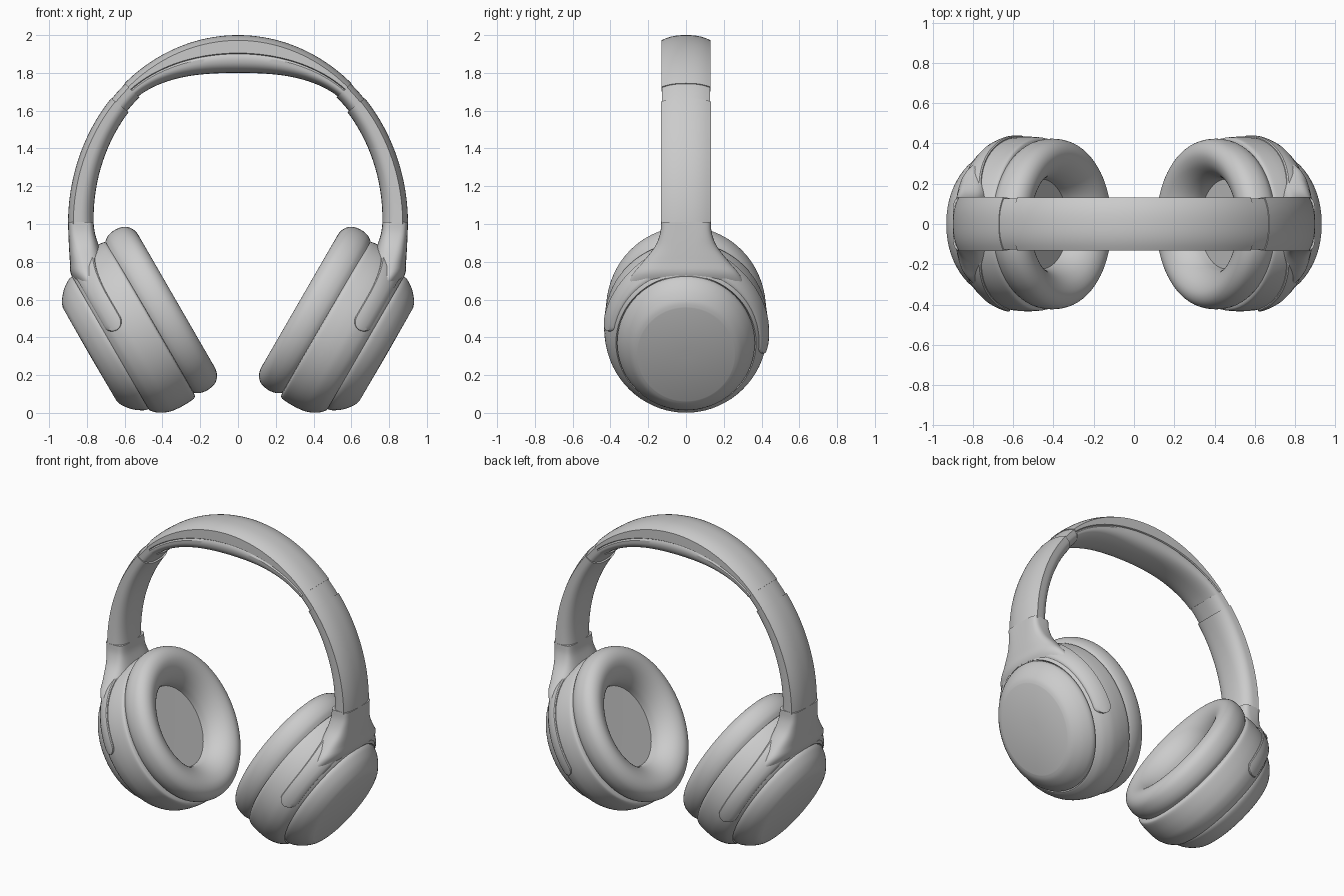
import bpy, bmesh
from math import sin, cos, pi, sqrt, radians, hypot, copysign

if "Cube" in bpy.data.objects:
    bpy.data.objects.remove(bpy.data.objects["Cube"])

C30, S30 = cos(radians(30)), 0.5


def make_object(name, rings, mirror=False, closed=True, caps=True, angle=32):
    """Skin a list of point rings into a smooth mesh object."""
    bm = bmesh.new()
    rows = [[bm.verts.new(p) for p in ring] for ring in rings]
    n = len(rows[0])
    for a, b in zip(rows, rows[1:]):
        for i in range(n if closed else n - 1):
            j = (i + 1) % n
            bm.faces.new((a[i], a[j], b[j], b[i]))
    if caps:
        bm.faces.new(rows[0])
        bm.faces.new(rows[-1])
    bmesh.ops.remove_doubles(bm, verts=bm.verts, dist=1e-5)
    bmesh.ops.recalc_face_normals(bm, faces=bm.faces)
    me = bpy.data.meshes.new(name)
    bm.to_mesh(me)
    bm.free()
    ob = bpy.data.objects.new(name, me)
    bpy.context.collection.objects.link(ob)
    bpy.ops.object.select_all(action='DESELECT')
    ob.select_set(True)
    bpy.context.view_layer.objects.active = ob
    bpy.ops.object.shade_smooth_by_angle(angle=radians(angle))
    if mirror:
        ob.modifiers.new("mirror", 'MIRROR')
    return ob


def spline(pts, steps=4):
    """Catmull-Rom resampling of an open list of tuples."""
    out = []
    for i in range(len(pts) - 1):
        p0, p1 = pts[max(i - 1, 0)], pts[i]
        p2, p3 = pts[i + 1], pts[min(i + 2, len(pts) - 1)]
        for k in range(steps):
            t = k / steps
            out.append(tuple(0.5 * (2 * b + (c - a) * t + (2 * a - 5 * b + 4 * c - d) * t * t
                                    + (3 * b - a - 3 * c + d) * t ** 3)
                             for a, b, c, d in zip(p0, p1, p2, p3)))
    return out + [pts[-1]]


# ---------- ear cups: elliptical lathes about an axis tilted 30 degrees ----------
def cup_point(r, n, phi, centre=0.66, ratio=0.9):
    u = centre + r * cos(phi)
    return (S30 * u + C30 * n, ratio * r * sin(phi), C30 * u - S30 * n)


def lathe(name, profile, centre=0.66, ratio=0.9, segs=72):
    rings = [[cup_point(r, n, 2 * pi * i / segs, centre, ratio) for i in range(segs)]
             for r, n in profile]
    make_object(name, rings, mirror=True)


cushion = spline([(.462, .155), (.482, .125), (.490, .08), (.480, .03), (.448, -.003),
                  (.40, -.014), (.345, .002), (.298, .04), (.268, .09), (.258, .14)])
lathe("ear_cushion", cushion + [(.02, .141)], 0.675, 0.865)

body = spline([(.466, .152), (.478, .165), (.482, .22), (.480, .27), (.472, .315),
               (.450, .362), (.425, .390), (.412, .400)])
lathe("cup_body", [(.44, .148)] + body + [(.402, .385)])

cap = spline([(.400, .385), (.405, .403), (.396, .43), (.365, .473), (.320, .511), (.285, .525)])
lathe("cup_outer_cap", cap + [(.02, .527)])


def body_radius(n):
    for (r0, n0), (r1, n1) in zip(body, body[1:]):
        if n0 <= n <= n1:
            return r0 + (r1 - r0) * (n - n0) / (n1 - n0)
    return body[-1][0]


# ---------- yoke legs: raised strips hugging the cup rim, rounded ends ----------
def leg(name, side, end_deg):
    start, end = radians(18), radians(end_deg)
    rows = []
    for i in range(49):
        f = sin(pi / 2 * i / 48)
        phi = start + (end - start) * f
        left = (end - phi) * 0.45
        w = sqrt(max(0, 1 - (1 - min(left / .05, 1)) ** 2))
        flare = max(0, 1 - (phi - start) / radians(45)) ** 2
        lo, hi = .285 - .06 * flare, .385
        mid, half = (lo + hi) / 2, (hi - lo) / 2 * w
        row = []
        for s, lift in ((-1, -.01), (-1, .006), (-.9, .012), (-.45, .014), (0, .014),
                        (.45, .014), (.9, .012), (1, .006), (1, -.01)):
            n = mid + half * s
            row.append(cup_point(body_radius(n) + lift, n, side * phi))
        rows.append(row)
    make_object(name, rows, mirror=True, closed=False, caps=False)


leg("yoke_leg_front", -1, 85)
leg("yoke_leg_rear", 1, 102)

# ---------- yoke neck: loft flaring from the band arm onto the cup ----------
#           z, half width y, inner x, outer x, superellipse exponent
stations = spline([(1.01, .132, .765, .900, 5), (.95, .137, .757, .898, 4.2),
                   (.88, .165, .735, .895, 3.2), (.80, .228, .71, .890, 2.6),
                   (.73, .285, .70, .883, 2.2), (.64, .325, .66, .825, 2),
                   (.55, .325, .62, .770, 2)])
rings = []
for z, hy, xi, xo, e in stations:
    ring = []
    for i in range(56):
        a = 2 * pi * i / 56
        sx, sy = (copysign(abs(v) ** (2 / e), v) for v in (cos(a), sin(a)))
        ring.append(((xi + xo) / 2 + (xo - xi) / 2 * sx, hy * sy, z))
    rings.append(ring)
make_object("yoke_neck", rings, mirror=True)


# ---------- headband: sections swept along a half ellipse ----------
def sweep(name, t0, t1, section, steps=32, mirror=False):
    rings = []
    for i in range(steps + 1):
        t = t0 + (t1 - t0) * i / steps
        nx, nz = sin(t) / .9, cos(t)
        k = hypot(nx, nz)
        rings.append([(.9 * sin(t) - d * nx / k, y, 1 + cos(t) - d * nz / k)
                      for y, d in section(t)])
    make_object(name, rings, mirror)


def crown(hy, top=0.0, drop=.028):
    return [(hy * s / 6, top + drop * abs(s / 6) ** 2.5) for s in range(-6, 7)]


def belly(hy, d0, d1, e=2.6):
    """Rounded underside from +hy to -hy, between depths d0 and d1."""
    out = []
    for i in range(21):
        a = pi * i / 20
        c = cos(a)
        out.append((hy * copysign(abs(c) ** (2 / e), c), d0 + (d1 - d0) * abs(sin(a)) ** (2 / e)))
    return out


def pad_depth(t):
    return .10 + .10 * max(0, cos(pi / 2 * t / .73)) ** 1.3


def arm_section(t):
    return crown(.133) + belly(.131, .045, .118 + .018 * (t - .84) / .73)


def joint_section(t):
    return crown(.127, .004) + belly(.125, .045, .108)


def shell_section(t):
    d = pad_depth(t) * .5
    return crown(.131) + [(.130, d - .005), (.122, d), (-.122, d), (-.130, d - .005)]


def pad_section(t):
    d = pad_depth(t)
    return [(-.122, d * .49), (.122, d * .49)] + belly(.129, d * .56, d)


sweep("band_arm", .842, pi / 2, arm_section, mirror=True)
sweep("band_joint", .725, .845, joint_section, 8, mirror=True)
sweep("headband_shell", -.73, .73, shell_section, 48)
sweep("headband_pad", -.73, .73, pad_section, 48)
